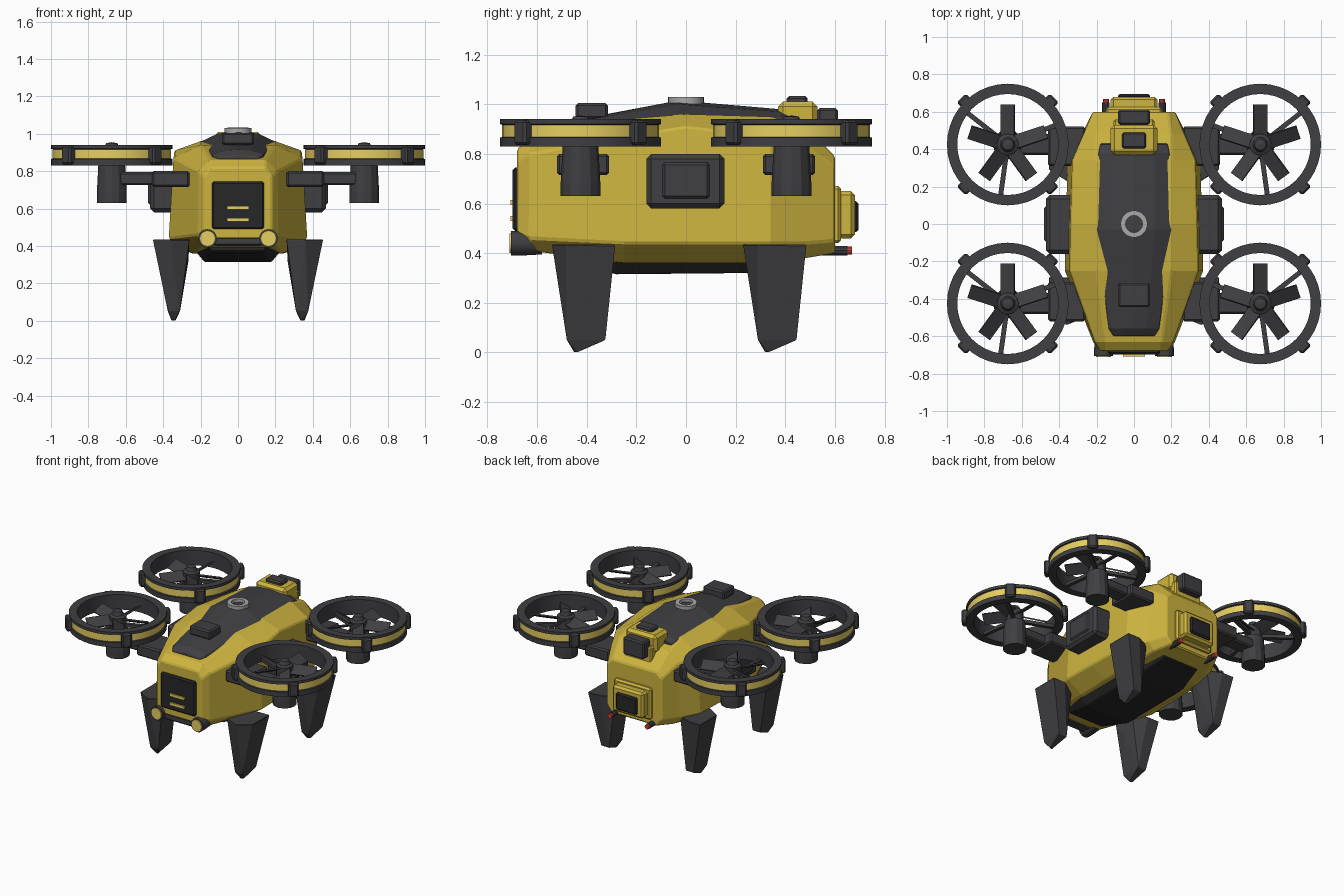
import bpy, bmesh
from math import pi, cos, sin, radians
from mathutils import Matrix

if "Cube" in bpy.data.objects:
    bpy.data.objects.remove(bpy.data.objects["Cube"])


def mat(name, col):
    m = bpy.data.materials.new(name)
    m.diffuse_color = (*col, 1)
    m.use_nodes = True
    m.node_tree.nodes["Principled BSDF"].inputs["Base Color"].default_value = m.diffuse_color
    return m


YELLOW = mat("yellow_paint", (0.62, 0.46, 0.05))
DARK = mat("dark_metal", (0.05, 0.05, 0.055))
BLACK = mat("black_panel", (0.02, 0.02, 0.022))
LAMP = mat("yellow_lamp", (0.8, 0.62, 0.12))
RED = mat("red_lamp", (0.7, 0.05, 0.04))
STEEL = mat("light_steel", (0.4, 0.4, 0.4))


def finish(name, bm, m, bevel=0, smooth=False):
    bmesh.ops.remove_doubles(bm, verts=bm.verts, dist=1e-5)
    bmesh.ops.recalc_face_normals(bm, faces=bm.faces)
    me = bpy.data.meshes.new(name)
    bm.to_mesh(me)
    bm.free()
    me.materials.append(m)
    if smooth:
        me.shade_smooth()
        me.set_sharp_from_angle(angle=radians(35))
    o = bpy.data.objects.new(name, me)
    bpy.context.collection.objects.link(o)
    if bevel:
        b = o.modifiers.new("bevel", "BEVEL")
        b.width = bevel
        b.segments = 1
    return o


def box(name, x, y, z, m, bevel=0.01):
    """Box from (min, max) pairs."""
    bm = bmesh.new()
    c = [(a[0] + a[1]) / 2 for a in (x, y, z)]
    s = [abs(a[1] - a[0]) for a in (x, y, z)]
    bmesh.ops.create_cube(bm, size=1, matrix=Matrix.Translation(c) @ Matrix.Diagonal((*s, 1)))
    return finish(name, bm, m, bevel)


def skin(name, points, m, bevel=0):
    """Convex solid around a few points."""
    bm = bmesh.new()
    for p in points:
        bm.verts.new(p)
    bmesh.ops.convex_hull(bm, input=bm.verts)
    return finish(name, bm, m, bevel)


def loft(name, stations, m, bevel=0):
    """Each station: y, then (x, z) half-section from bottom to top, mirrored in x."""
    bm = bmesh.new()
    rings = []
    for y, *half in stations:
        pts = half + [(-x, z) for x, z in reversed(half) if x]
        rings.append([bm.verts.new((x, y, z)) for x, z in pts])
    n = len(rings[0])
    for a, b in zip(rings, rings[1:]):
        for i in range(n):
            j = (i + 1) % n
            bm.faces.new((a[i], a[j], b[j], b[i]))
    bm.faces.new(rings[0])
    bm.faces.new(rings[-1])
    return finish(name, bm, m, bevel)


def lathe(name, profile, m, loc=(0, 0, 0), rot=(0, 0, 0), n=32, smooth=True):
    """Closed (radius, z) profile turned round z."""
    bm = bmesh.new()
    rings = [[bm.verts.new((r * cos(2 * pi * k / n), r * sin(2 * pi * k / n), z))
              for r, z in profile] for k in range(n)]
    p = len(profile)
    for k in range(n):
        a, b = rings[k], rings[(k + 1) % n]
        for i in range(p):
            j = (i + 1) % p
            bm.faces.new((a[i], b[i], b[j], a[j]))
    bmesh.ops.dissolve_degenerate(bm, dist=1e-6, edges=bm.edges)
    o = finish(name, bm, m, smooth=smooth)
    o.location, o.rotation_euler = loc, rot
    return o


# faceted yellow hull, dark belly and dark roof cover
loft("hull", [
    (-0.68, (.14, .44), (.18, .49), (.18, .77), (.15, .82)),
    (-0.63, (.19, .41), (.22, .46), (.21, .80), (.15, .86)),
    (-0.25, (.24, .36), (.37, .44), (.345, .87), (.20, .94)),
    (0.00, (.25, .36), (.365, .44), (.34, .91), (.20, .96)),
    (0.34, (.25, .36), (.355, .44), (.33, .87), (.20, .95)),
    (0.48, (.23, .38), (.28, .44), (.27, .83), (.20, .91)),
    (0.60, (.18, .40), (.22, .45), (.22, .75), (.18, .79))], YELLOW, 0.008)
loft("belly_plate", [
    (-0.50, (.14, .37), (.16, .40)),
    (-0.28, (.18, .315), (.25, .40)),
    (0.25, (.18, .32), (.25, .40)),
    (0.48, (.14, .37), (.16, .41))], BLACK, 0.006)
loft("roof_cover", [
    (-0.60, (.11, .84), (.11, .875), (.05, .88), (0, .885)),
    (-0.56, (.135, .84), (.135, .89), (.07, .91), (0, .915)),
    (-0.03, (.205, .92), (.205, .955), (.11, 1.00), (0, 1.015)),
    (0.38, (.19, .90), (.19, .945), (.11, .97), (0, .98)),
    (0.43, (.18, .90), (.18, .93), (.11, .95), (0, .96))], DARK, 0.005)

# roof fittings
box("roof_front_box", (-.085, .085), (-.445, -.315), (.94, 1.005), DARK)
lathe("roof_ring", [(.045, 1.0), (.072, 1.0), (.072, 1.03), (.045, 1.03)], STEEL)
box("roof_rear_box", (-.125, .125), (.37, .53), (.88, 1.01), YELLOW, 0.02)
box("roof_rear_cap", (-.065, .065), (.405, .49), (1.0, 1.033), DARK)
box("roof_rear_vent", (-.085, .085), (.53, .612), (.86, .985), DARK)
box("roof_rear_mount", (-.11, .11), (.45, .56), (.82, .935), YELLOW)

# nose panel with lamp strips
box("nose_panel", (-.14, .14), (-.698, -.66), (.49, .745), BLACK)
for z in (.54, .605):
    box("nose_strip", (-.06, .06), (-.708, -.69), (z - .01, z + .01), LAMP, 0)
box("nose_bumper", (-.13, .13), (-.68, -.60), (.40, .45), DARK)

# tail box
box("tail_base", (-.15, .15), (.58, .625), (.44, .67), YELLOW, 0.012)
box("tail_box", (-.125, .125), (.60, .68), (.46, .65), YELLOW, 0.015)
box("tail_panel", (-.085, .085), (.66, .695), (.485, .61), BLACK)

# leg corners for the right front leg: wide top, blunt blade tip
LEG = [(.26, -.50, .435), (.26, -.33, .435), (.36, -.54, .435), (.36, -.285, .435),
       (.455, -.48, .435), (.455, -.285, .435), (.265, -.42, .32),
       (.31, -.48, .05), (.375, -.48, .05), (.31, -.325, .05), (.375, -.325, .05),
       (.335, -.45, 0), (.355, -.44, 0)]

R, CX, CY = .325, .675, .425

for s in (1, -1):
    side = "right" if s > 0 else "left"
    # side pods
    box(side + "_side_pod", (s * .30, s * .47), (-.16, .155), (.58, .80), DARK, 0.02)
    box(side + "_side_pod_cover", (s * .45, s * .48), (-.095, .095), (.62, .765), DARK)
    # headlights and tail lights
    lathe(side + "_headlight", [(0, -.09), (.045, -.09), (.05, 0), (.05, .035), (0, .035)],
          DARK, (s * .163, -.67, .44), (pi / 2, 0, 0), 16)
    lathe(side + "_headlight_lens", [(0, 0), (.04, 0), (.04, .042), (0, .042)],
          LAMP, (s * .163, -.67, .44), (pi / 2, 0, 0), 16)
    lathe(side + "_tail_light_stem", [(0, 0), (.02, 0), (.02, .10), (0, .10)],
          DARK, (s * .15, .55, .41), (-pi / 2, 0, 0), 10)
    lathe(side + "_tail_light", [(0, .09), (.017, .09), (.017, .118), (0, .118)],
          RED, (s * .15, .55, .41), (-pi / 2, 0, 0), 10)

    for f in (-1, 1):
        tag = side + ("_front_" if f < 0 else "_rear_")
        skin(tag + "leg", [(s * x, y + (.77 if f > 0 else 0), z) for x, y, z in LEG], DARK, 0.004)
        cx, cy = s * CX, f * CY
        # arm from hull to motor
        box(tag + "arm_root", (s * .26, s * .46), (f * .31, f * .52), (.715, .80), DARK)
        box(tag + "arm", (s * .42, s * .66), (f * .37, f * .48), (.725, .795), DARK)
        # motor pod and hub
        lathe(tag + "motor", [(0, .63), (.08, .63), (.08, .68), (.072, .83), (.05, .84), (0, .84)],
              DARK, (cx, cy, 0), n=12, smooth=False)
        lathe(tag + "hub", [(0, .82), (.058, .82), (.058, .915), (.04, .925), (.03, .95), (0, .955)],
              DARK, (cx, cy, 0), n=12, smooth=False)
        # duct ring with yellow band
        lathe(tag + "duct", [(.27, .83), (R, .83), (R, .865), (.308, .87), (.308, .915), (R, .92),
                             (R, .94), (.27, .94)], DARK, (cx, cy, 0), n=40)
        lathe(tag + "duct_band", [(.30, .868), (.316, .868), (.316, .917), (.30, .917)],
              LAMP, (cx, cy, 0), n=40)
        for k in range(4):
            o = box(tag + "duct_lug", (.30, .352), (-.034, .034), (.835, .936), DARK)
            o.location, o.rotation_euler.z = (cx, cy, 0), pi / 4 + k * pi / 2
        # struts under the propeller
        for a in (22, 142, 262):
            o = box(tag + "strut", (.04, .28), (-.013, .013), (.838, .862), DARK, 0)
            o.location = (cx, cy, 0)
            o.rotation_euler.z = radians(a if s < 0 else 180 - a)
        # five pitched blades
        for k in range(5):
            o = box(tag + "blade", (.04, .215), (-.042, .042), (-.005, .005), DARK, 0)
            o.location = (cx, cy, .888)
            o.rotation_euler = (s * radians(32), 0, pi / 2 + k * 2 * pi / 5)
